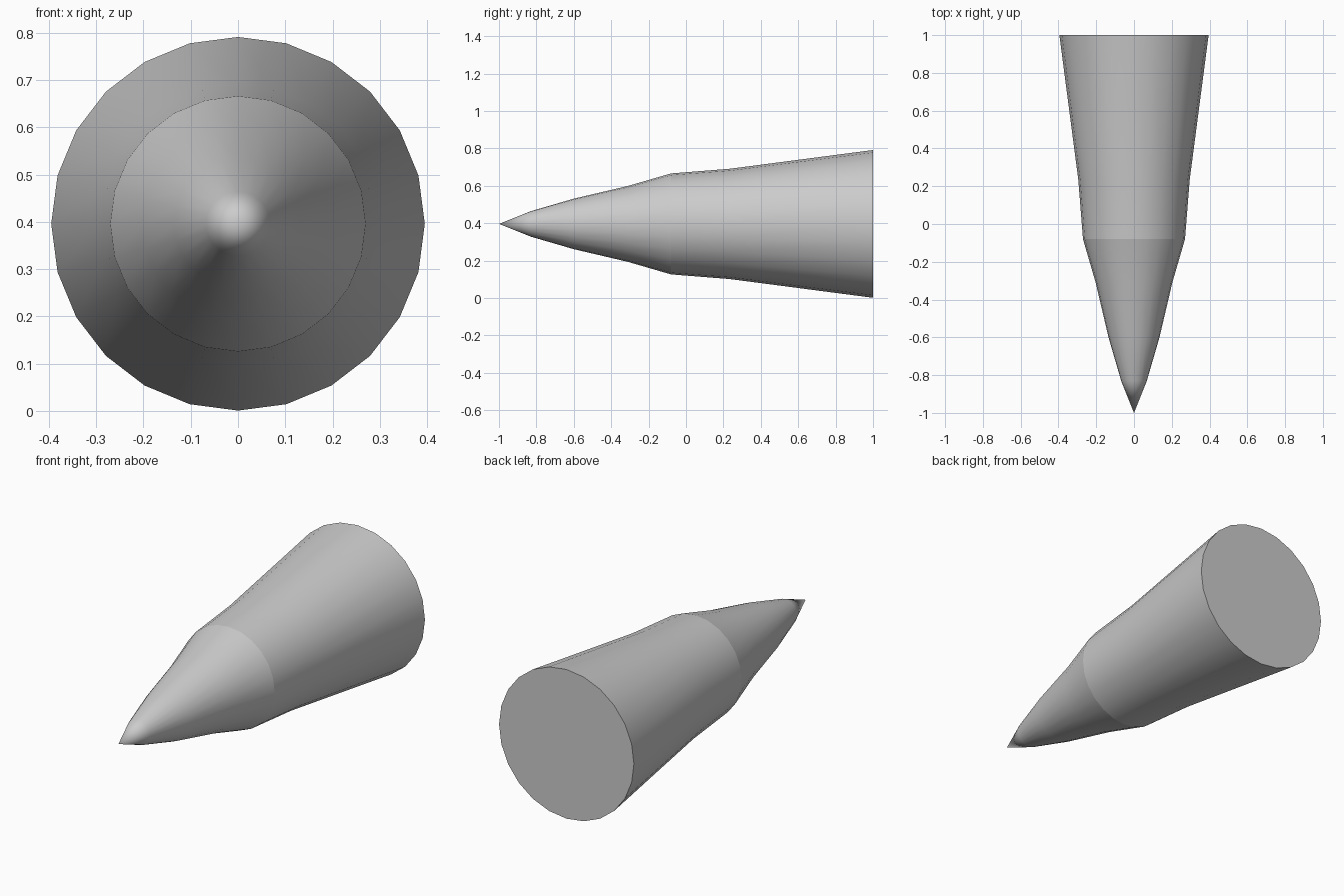
import bpy, bmesh, math

if "Cube" in bpy.data.objects:
    bpy.data.objects.remove(bpy.data.objects["Cube"])

SIDES = 24
AXIS_Z = 0.396


def lathe(name, profile, cap_end=False):
    """Spin (y, radius) points around the lengthwise axis."""
    bm = bmesh.new()
    rings = []
    for y, r in profile:
        count = SIDES if r > 0 else 1
        rings.append([bm.verts.new((r * math.cos(math.tau * i / SIDES), y,
                                    AXIS_Z + r * math.sin(math.tau * i / SIDES)))
                      for i in range(count)])
    for a, b in zip(rings, rings[1:]):
        for i in range(SIDES):
            j = (i + 1) % SIDES
            if len(a) == 1:
                f = bm.faces.new((a[0], b[j], b[i]))
            else:
                f = bm.faces.new((a[i], a[j], b[j], b[i]))
            f.smooth = True
    if cap_end:
        cap = bm.faces.new(rings[-1])
        for e in cap.edges:
            e.smooth = False
    bmesh.ops.recalc_face_normals(bm, faces=bm.faces)
    # Make sure the open shells face outward
    bm.faces.ensure_lookup_table()
    f = bm.faces[0]
    c = f.calc_center_median()
    if f.normal.x * c.x + f.normal.z * (c.z - AXIS_Z) < 0:
        bmesh.ops.reverse_faces(bm, faces=bm.faces)
    mesh = bpy.data.meshes.new(name)
    bm.to_mesh(mesh)
    bm.free()
    obj = bpy.data.objects.new(name, mesh)
    bpy.context.collection.objects.link(obj)
    return obj


# Pointed nose with a gently curved taper
lathe("nose_tip", [(-1, 0), (-0.83, 0.068), (-0.60, 0.135),
                   (-0.31, 0.203), (-0.08, 0.27)])

# Flaring body with a flat back
lathe("body", [(-0.08, 0.27), (0.235, 0.295), (1, 0.395)], cap_end=True)
